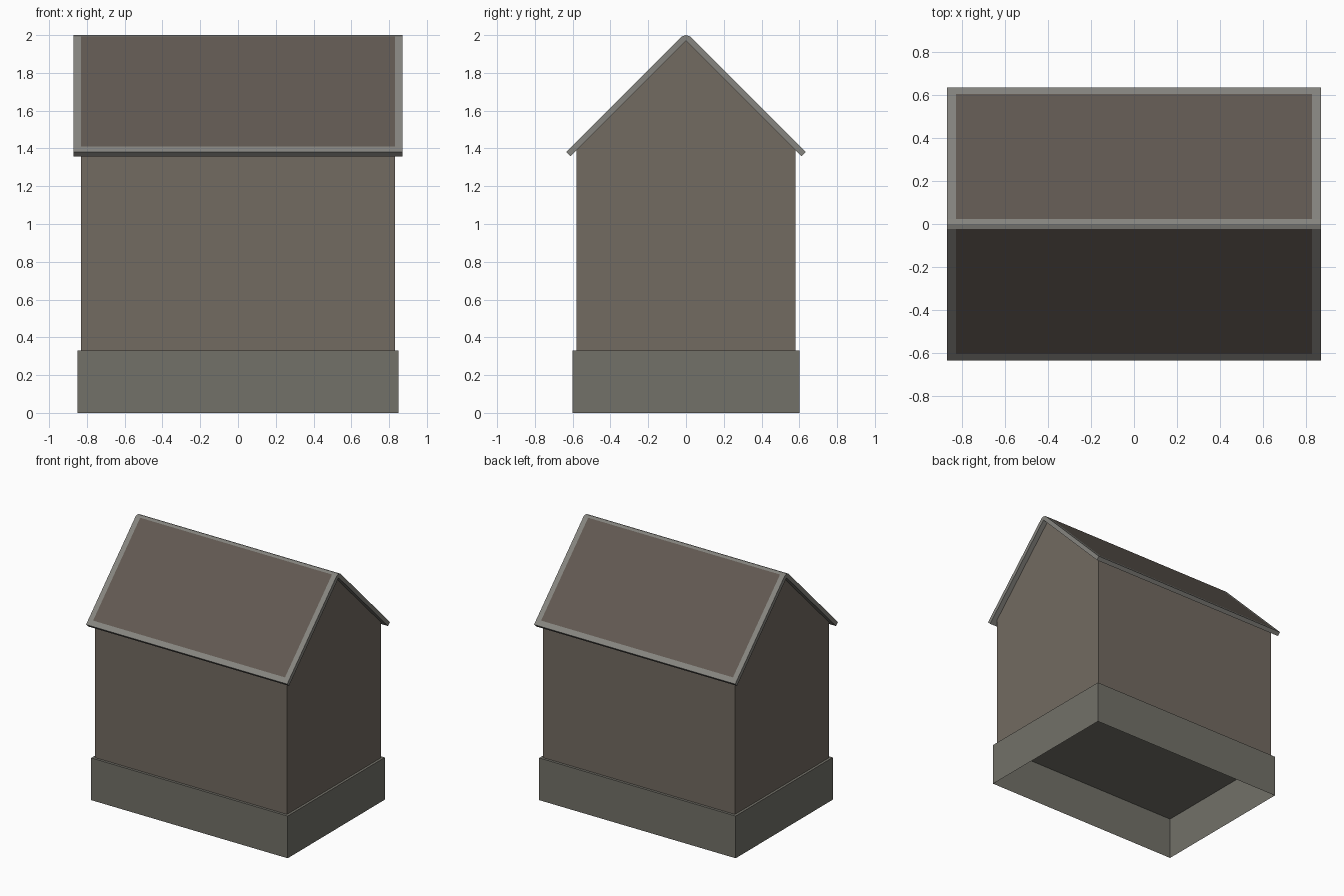
import bpy, bmesh

if "Cube" in bpy.data.objects:
    bpy.data.objects.remove(bpy.data.objects["Cube"])


def material(name, rgb):
    m = bpy.data.materials.new(name)
    m.diffuse_color = (*rgb, 1)
    m.use_nodes = True
    m.node_tree.nodes["Principled BSDF"].inputs["Base Color"].default_value = m.diffuse_color
    return m


wall_mat = material("wall_taupe", (0.17, 0.145, 0.12))
base_mat = material("base_stone", (0.17, 0.165, 0.14))
panel_mat = material("roof_brown", (0.12, 0.10, 0.085))
trim_mat = material("roof_trim", (0.24, 0.235, 0.215))


def prism(name, profile, stations, mats, open_face=None, pick=None):
    """Sweep a closed y-z profile along the x stations and cap both ends."""
    bm = bmesh.new()
    rings = [[bm.verts.new((x, y, z)) for y, z in profile] for x in stations]
    n = len(profile)
    for a, b in zip(rings, rings[1:]):
        for i in range(n):
            j = (i + 1) % n
            bm.faces.new((a[i], a[j], b[j], b[i]))
    bm.faces.new(rings[0])
    bm.faces.new(rings[-1])
    bmesh.ops.recalc_face_normals(bm, faces=bm.faces)
    if pick:
        for f in bm.faces:
            f.material_index = int(pick(f))
    if open_face:
        bmesh.ops.delete(bm, geom=[f for f in bm.faces if open_face(f)],
                         context='FACES')
    me = bpy.data.meshes.new(name)
    bm.to_mesh(me)
    bm.free()
    for m in mats:
        me.materials.append(m)
    ob = bpy.data.objects.new(name, me)
    bpy.context.collection.objects.link(ob)
    return ob


# Plinth: shell open underneath, its top forms the ceiling seen from below
prism("plinth", [(-0.6, 0), (0.6, 0), (0.6, 0.33), (-0.6, 0.33)],
      (-0.85, 0.85), [base_mat], lambda f: f.normal.z < -0.9)

# Walls with gable ends; hidden bottom and slopes are left open
prism("gabled_walls",
      [(-0.58, 0.33), (0.58, 0.33), (0.58, 1.39), (0, 1.97), (-0.58, 1.39)],
      (-0.83, 0.83), [wall_mat], lambda f: abs(f.normal.z) > 0.5)

# Roof: folded slab with softened ridge and a flush trim border
outer = [(0.023, 1.993), (0.605, 1.411), (0.635, 1.381), (0.612, 1.358)]
roof_profile = ([(0, 2.0)] + outer + [(0, 1.97)]
                + [(-y, z) for y, z in reversed(outer)])


def is_panel(f):
    c = f.calc_center_median()
    return (abs(c.x) < 0.5 and f.normal.z > 0.5 and 0.1 < abs(c.y) < 0.6)


prism("roof", roof_profile, (-0.87, -0.83, 0.83, 0.87),
      [trim_mat, panel_mat], pick=is_panel)
